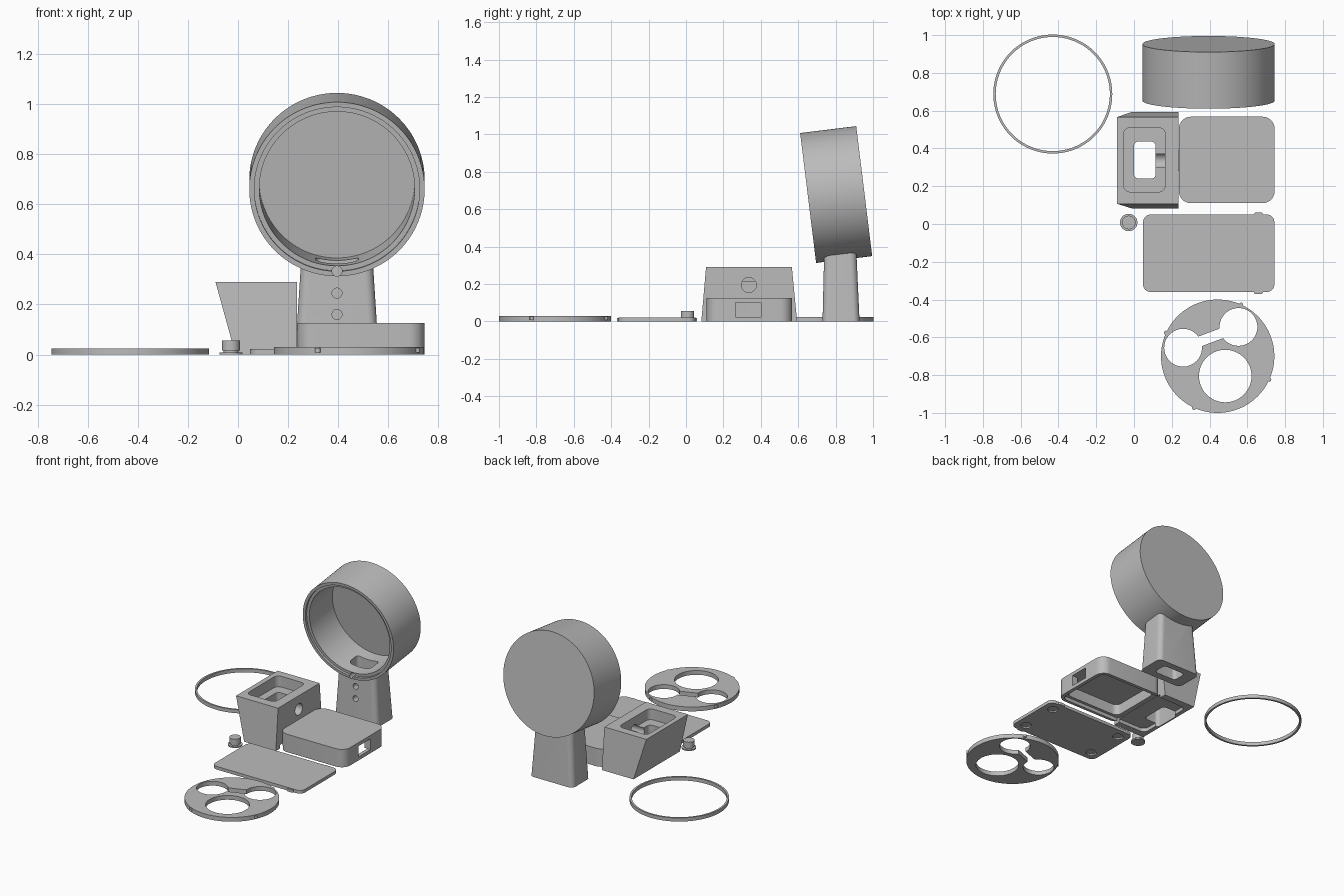
import bpy
import bmesh
from math import sin, cos, pi, radians, atan2, hypot
from mathutils import Matrix, Vector

if "Cube" in bpy.data.objects:
    bpy.data.objects.remove(bpy.data.objects["Cube"])

grey = bpy.data.materials.new("plain_grey")
grey.use_nodes = True
GREY = (0.5, 0.5, 0.5, 1)
grey.diffuse_color = GREY
grey.node_tree.nodes["Principled BSDF"].inputs["Base Color"].default_value = GREY


def make(name, bm):
    bmesh.ops.recalc_face_normals(bm, faces=bm.faces)
    mesh = bpy.data.meshes.new(name)
    bm.to_mesh(mesh)
    bm.free()
    mesh.materials.append(grey)
    obj = bpy.data.objects.new(name, mesh)
    bpy.context.collection.objects.link(obj)
    return obj


def rounded(x0, x1, y0, y1, r, steps=8):
    """Outline of a rectangle with rounded corners."""
    if r == 0:
        return [(x0, y0), (x1, y0), (x1, y1), (x0, y1)]
    corners = [(x1 - r, y1 - r), (x0 + r, y1 - r), (x0 + r, y0 + r), (x1 - r, y0 + r)]
    return [(cx + r * cos((q + i / steps) * pi / 2), cy + r * sin((q + i / steps) * pi / 2))
            for q, (cx, cy) in enumerate(corners) for i in range(steps + 1)]


def loft(name, low, high, z0, z1):
    """Solid between two matching outlines."""
    bm = bmesh.new()
    a = [bm.verts.new((x, y, z0)) for x, y in low]
    b = [bm.verts.new((x, y, z1)) for x, y in high]
    bm.faces.new(a)
    bm.faces.new(b)
    for i in range(len(a)):
        j = (i + 1) % len(a)
        bm.faces.new((a[i], a[j], b[j], b[i]))
    return make(name, bm)


def block(name, x0, x1, y0, y1, z0, z1, r=0):
    shape = rounded(x0, x1, y0, y1, r)
    return loft(name, shape, shape, z0, z1)


def lathe(name, profile, matrix, steps=96, closed=False):
    """Revolve a radius-height profile about its own z axis."""
    bm = bmesh.new()
    pts = [bm.verts.new((r, 0, z)) for r, z in profile]
    pairs = list(zip(pts, pts[1:])) + ([(pts[-1], pts[0])] if closed else [])
    edges = [bm.edges.new(p) for p in pairs]
    bmesh.ops.spin(bm, geom=pts + edges, cent=(0, 0, 0), axis=(0, 0, 1),
                   angle=2 * pi, steps=steps)
    bmesh.ops.remove_doubles(bm, verts=bm.verts, dist=1e-5)
    bm.transform(matrix)
    return make(name, bm)


def cylinder(name, r, length, matrix, steps=48):
    return lathe(name, [(0, 0), (r, 0), (r, length), (0, length)], matrix, steps)


def at(x, y, z):
    return Matrix.Translation((x, y, z))


def boolean(obj, tools, operation="DIFFERENCE"):
    for tool in tools:
        mod = obj.modifiers.new("shape", "BOOLEAN")
        mod.operation = operation
        mod.solver = "EXACT"
        mod.object = tool
        tool.hide_render = True
        with bpy.context.temp_override(object=obj, active_object=obj):
            bpy.ops.object.modifier_apply(modifier=mod.name)
        bpy.data.objects.remove(tool)


ALONG_Y = Matrix.Rotation(-pi / 2, 4, "X")
ALONG_X = Matrix.Rotation(pi / 2, 4, "Y")
MID = 0.395

# Tilted hollow drum with a stepped rim
tilt = at(MID, 0.653, 0.66) @ Matrix.Rotation(radians(-83), 4, "X")
drum = lathe("drum_housing", [(0, 0.302), (0.35, 0.302), (0.35, 0), (0.33, 0), (0.33, 0.015),
                              (0.31, 0.015), (0.31, 0.272), (0, 0.272)], tilt, 128)


def neck_bore():
    return block("neck_bore", 0.31, 0.48, 0.78, 0.88, -0.1, 0.45, 0.025)


def front_hole(z):
    return cylinder("front_hole", 0.02, 0.23, at(MID, 0.6, z) @ ALONG_Y, 32)


boolean(drum, [neck_bore(), front_hole(0.333)])

# Tapered hollow neck, cut to sit under the drum
neck = loft("neck", rounded(0.228, 0.562, 0.73, 0.928, 0.035),
            rounded(0.26, 0.53, 0.742, 0.905, 0.035), 0, 0.5)
boolean(neck, [cylinder("drum_seat", 0.335, 0.6, tilt @ at(0, 0, -0.1), 128),
               neck_bore()] + [front_hole(z) for z in (0.16, 0.245, 0.333)])


# Recess that takes the lid, shared by both halves of the base
def lid_recess():
    return block("lid_recess", 0.02, 0.72, 0.13, 0.545, -0.1, 0.025, 0.04)


# Slanted holder with a stepped opening
holder = loft("slanted_holder", rounded(-0.01, 0.235, 0.082, 0.594, 0),
              rounded(-0.09, 0.235, 0.107, 0.566, 0), 0, 0.29)
boolean(holder, [block("pocket", -0.055, 0.165, 0.17, 0.51, 0.215, 0.4, 0.035),
                 block("shaft", 0, 0.115, 0.24, 0.437, -0.1, 0.3, 0.025),
                 cylinder("side_hole", 0.04, 0.25, at(0.06, 0.336, 0.195) @ ALONG_X),
                 lid_recess()])

# Low box, open underneath, with a side window
box = block("low_box", 0.237, 0.745, 0.11, 0.568, 0, 0.125, 0.065)
boolean(box, [lid_recess(),
              block("box_cavity", 0.27, 0.7, 0.15, 0.525, -0.1, 0.1, 0.04),
              block("window", 0.65, 0.8, 0.265, 0.4, 0.025, 0.1)])
block("box_bridge", 0.228, 0.25, 0.28, 0.39, 0.03, 0.1)

# Lid with side tabs and four round recesses below
lid = block("base_lid", 0.048, 0.743, -0.36, 0.05, 0, 0.022, 0.04)
boolean(lid, [block("lid_tabs", 0.635, 0.682, -0.37, 0.06, 0, 0.018, 0.008)], "UNION")
boolean(lid, [cylinder("foot_recess", 0.035, 0.1, at(x, y, -0.09))
              for x in (0.12, 0.67) for y in (-0.29, -0.02)])

# Round panel with three openings joined by a slot
px, py, pr = 0.443, -0.7, 0.3
panel = cylinder("round_panel", pr, 0.03, at(px, py, 0), 128)
small_a, small_b = Vector((0.26, -0.655)), Vector((0.553, -0.545))
holes = [cylinder("opening", r, 0.2, at(x, y, -0.1), 64)
         for x, y, r in ((*small_a, 0.1), (*small_b, 0.1), (0.483, -0.805, 0.139))]
d = small_b - small_a
mid = (small_a + small_b) / 2
slot = block("slot", -0.1, 0.1, -0.027, 0.027, -0.1, 0.1)
slot.data.transform(at(mid.x, mid.y, 0) @ Matrix.Rotation(atan2(d.y, d.x), 4, "Z"))
boolean(panel, holes + [slot])

# Small catches around the panel rim
for i in range(4):
    a = radians(65.5 + 90 * i)
    cylinder("panel_catch", 0.011, 0.018,
             at(px + pr * cos(a), py + pr * sin(a), 0.008), 16)

# Thin retaining ring
lathe("retaining_ring", [(0.315, 0), (0.315, 0.025), (0.302, 0.025), (0.302, 0)],
      at(-0.43, 0.688, 0), 128, True)

# Button with a flange
lathe("button", [(0, 0), (0.046, 0), (0.046, 0.009), (0.03, 0.009), (0.03, 0.017),
                 (0.036, 0.017), (0.036, 0.057), (0, 0.057)], at(-0.028, 0.008, 0), 48)

# Smooth the round sides and keep the edges sharp
bpy.ops.object.select_all(action="DESELECT")
for obj in bpy.context.scene.objects:
    if obj.type == "MESH":
        obj.select_set(True)
        bpy.context.view_layer.objects.active = obj
bpy.ops.object.shade_smooth_by_angle(angle=radians(30))
